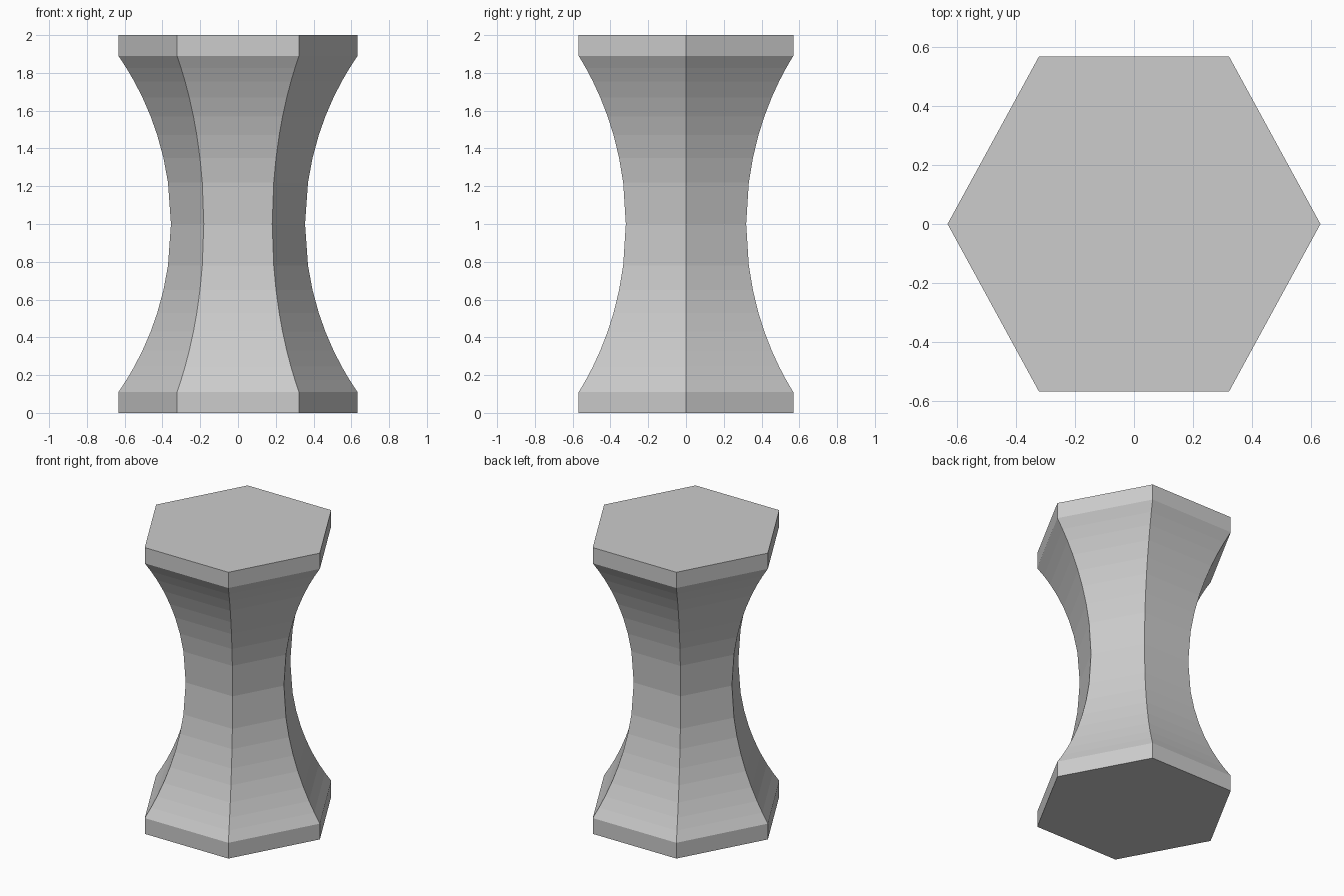
import bpy, bmesh, math

cube = bpy.data.objects.get("Cube")
if cube:
    bpy.data.objects.remove(cube, do_unlink=True)

# Plain grey material
grey = bpy.data.materials.new("light_grey")
grey.use_nodes = True
colour = (0.604, 0.604, 0.604, 1)
grey.diffuse_color = colour
grey.node_tree.nodes["Principled BSDF"].inputs["Base Color"].default_value = colour

# Slightly stretched hexagon outline of the end plates
TIP, CORNER, DEPTH = 0.633, 0.323, 0.568
outline = [(TIP, 0), (CORNER, DEPTH), (-CORNER, DEPTH),
           (-TIP, 0), (-CORNER, -DEPTH), (CORNER, -DEPTH)]

# Concave circular waist: radius as a function of distance from mid height
HALF, WAIST = 0.89, 0.355
sag = TIP - WAIST
arc = (HALF ** 2 + sag ** 2) / (2 * sag)


def scale_at(d):
    return (WAIST + arc - math.sqrt(arc ** 2 - d ** 2)) / TIP


steps = [0.22, 0.35, 0.47, 0.57, 0.67, 0.755, 0.825, HALF]
distances = [-d for d in reversed(steps)] + [0] + steps
profile = [(0, 1)] + [(1 + d, scale_at(d)) for d in distances] + [(2, 1)]

# Stack the hexagon rings and bridge them
bm = bmesh.new()
rings = [[bm.verts.new((x * s, y * s, z)) for x, y in outline] for z, s in profile]
for low, high in zip(rings, rings[1:]):
    for i in range(len(outline)):
        j = (i + 1) % len(outline)
        bm.faces.new((low[i], low[j], high[j], high[i]))
bm.faces.new(list(reversed(rings[0])))
bm.faces.new(rings[-1])
bmesh.ops.recalc_face_normals(bm, faces=bm.faces)

mesh = bpy.data.meshes.new("waisted_stool")
bm.to_mesh(mesh)
bm.free()
mesh.materials.append(grey)
stool = bpy.data.objects.new("waisted_stool", mesh)
bpy.context.collection.objects.link(stool)
